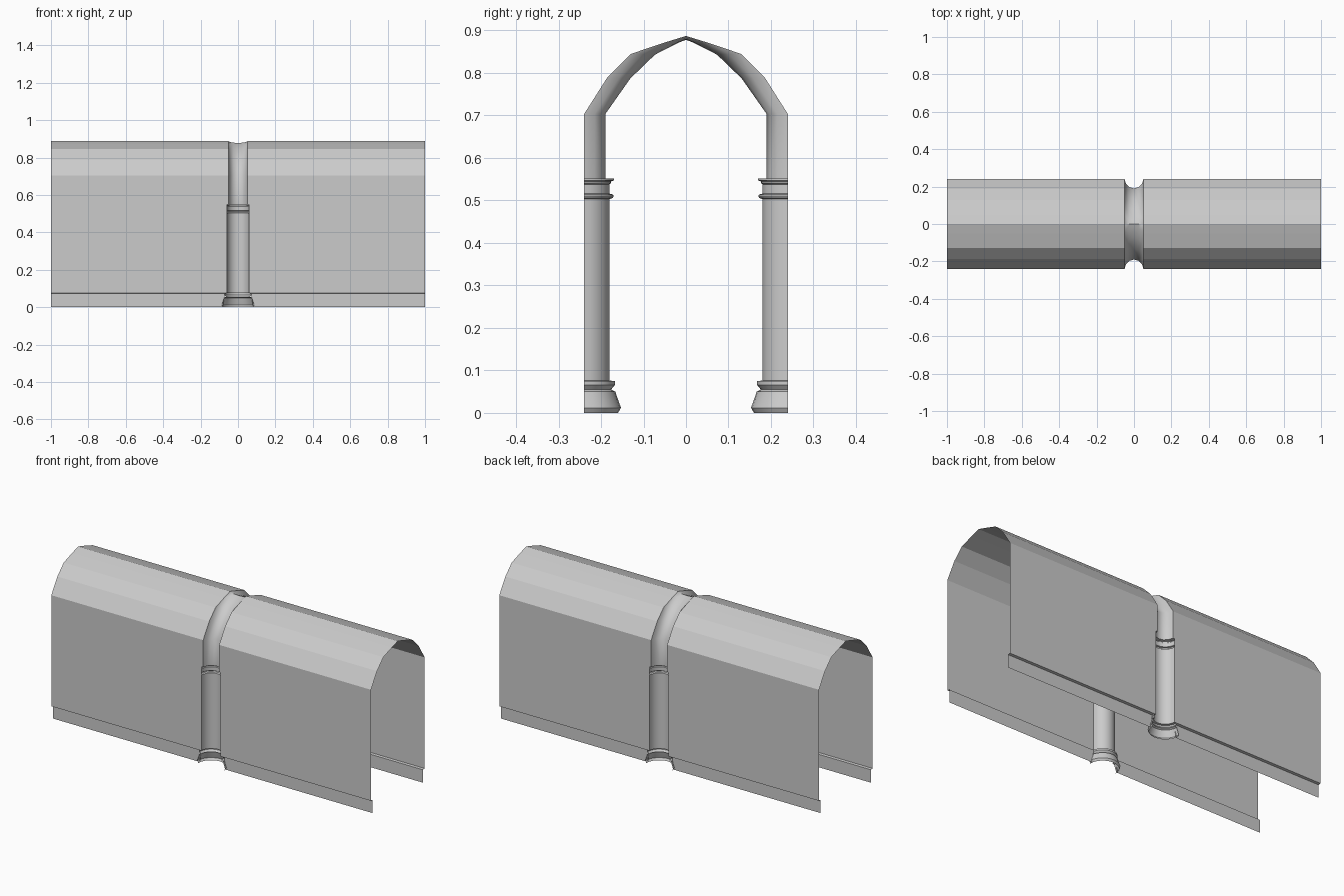
import bpy, bmesh, math

if "Cube" in bpy.data.objects:
    bpy.data.objects.remove(bpy.data.objects["Cube"])

WALL_Y = 0.24


def grid_object(name, rows, smooth_angle=None):
    """Skin neighbouring rows of points, then mirror the sheet across y = 0."""
    bm = bmesh.new()
    vs = [[bm.verts.new(p) for p in row] for row in rows]
    for a, b in zip(vs, vs[1:]):
        for i in range(len(a) - 1):
            bm.faces.new((a[i], a[i + 1], b[i + 1], b[i]))
    bmesh.ops.remove_doubles(bm, verts=bm.verts, dist=1e-5)
    # mirrored copy for the opposite side of the passage
    dup = bmesh.ops.duplicate(bm, geom=bm.verts[:] + bm.edges[:] + bm.faces[:])["geom"]
    for v in [g for g in dup if isinstance(g, bmesh.types.BMVert)]:
        v.co.y *= -1
    bmesh.ops.reverse_faces(bm, faces=[g for g in dup if isinstance(g, bmesh.types.BMFace)])
    bmesh.ops.remove_doubles(bm, verts=bm.verts, dist=1e-5)
    mesh = bpy.data.meshes.new(name)
    bm.to_mesh(mesh)
    bm.free()
    ob = bpy.data.objects.new(name, mesh)
    bpy.context.collection.objects.link(ob)
    if smooth_angle:
        bpy.ops.object.select_all(action='DESELECT')
        ob.select_set(True)
        bpy.context.view_layer.objects.active = ob
        bpy.ops.object.shade_smooth_by_angle(angle=math.radians(smooth_angle))
    return ob


# Vault line (y, z) and the matching inner line of the rib
outer = [(0.24, 0.55), (0.24, 0.703), (0.186, 0.788), (0.129, 0.845), (0.052, 0.871), (0, 0.887)]
inner = [(0.19, 0.55), (0.19, 0.703), (0.131, 0.787), (0.073, 0.843), (0.018, 0.871), (0, 0.878)]

# Walls and vault: thin sheets either side of the rib; (y, z, inner x)
sheet = [(0.225, 0, 0.08), (0.225, 0.073, 0.071), (WALL_Y, 0.075, 0.06), (WALL_Y, 0.55, 0.06)]
sheet += [(y, z, 0.05) for y, z in outer]
for side, label in ((-1, "left"), (1, "right")):
    if side > 0:
        rows = [[(x, y, z), (1, y, z)] for y, z, x in sheet]
    else:
        rows = [[(-1, y, z), (-x, y, z)] for y, z, x in sheet]
    grid_object("wall_and_vault_" + label, rows)

# Arch rib: half-round channel bulging into the passage
SEG = 6
rows = []
for (oy, oz), (iy, iz) in zip(outer, inner):
    row = []
    for i in range(SEG + 1):
        a = math.pi * i / SEG
        t = math.sin(a)
        row.append((-0.05 * math.cos(a), oy + (iy - oy) * t, oz + (iz - oz) * t))
    rows.append(row)
grid_object("arch_rib", rows, 35)

# Half columns: base mouldings, shaft and two capital rings as (radius, z)
profile = [(0.080, 0), (0.087, 0.012), (0.077, 0.040), (0.074, 0.050), (0.064, 0.055),
           (0.073, 0.066), (0.073, 0.075), (0.060, 0.076), (0.060, 0.503),
           (0.068, 0.506), (0.070, 0.510), (0.068, 0.514), (0.060, 0.516), (0.060, 0.538),
           (0.064, 0.541), (0.064, 0.545), (0.070, 0.547), (0.070, 0.551), (0.050, 0.551)]
CSEG = 12
rows = [[(-r * math.cos(math.pi * i / CSEG), WALL_Y - r * math.sin(math.pi * i / CSEG), z)
         for i in range(CSEG + 1)] for r, z in profile]
grid_object("half_columns", rows, 35)
